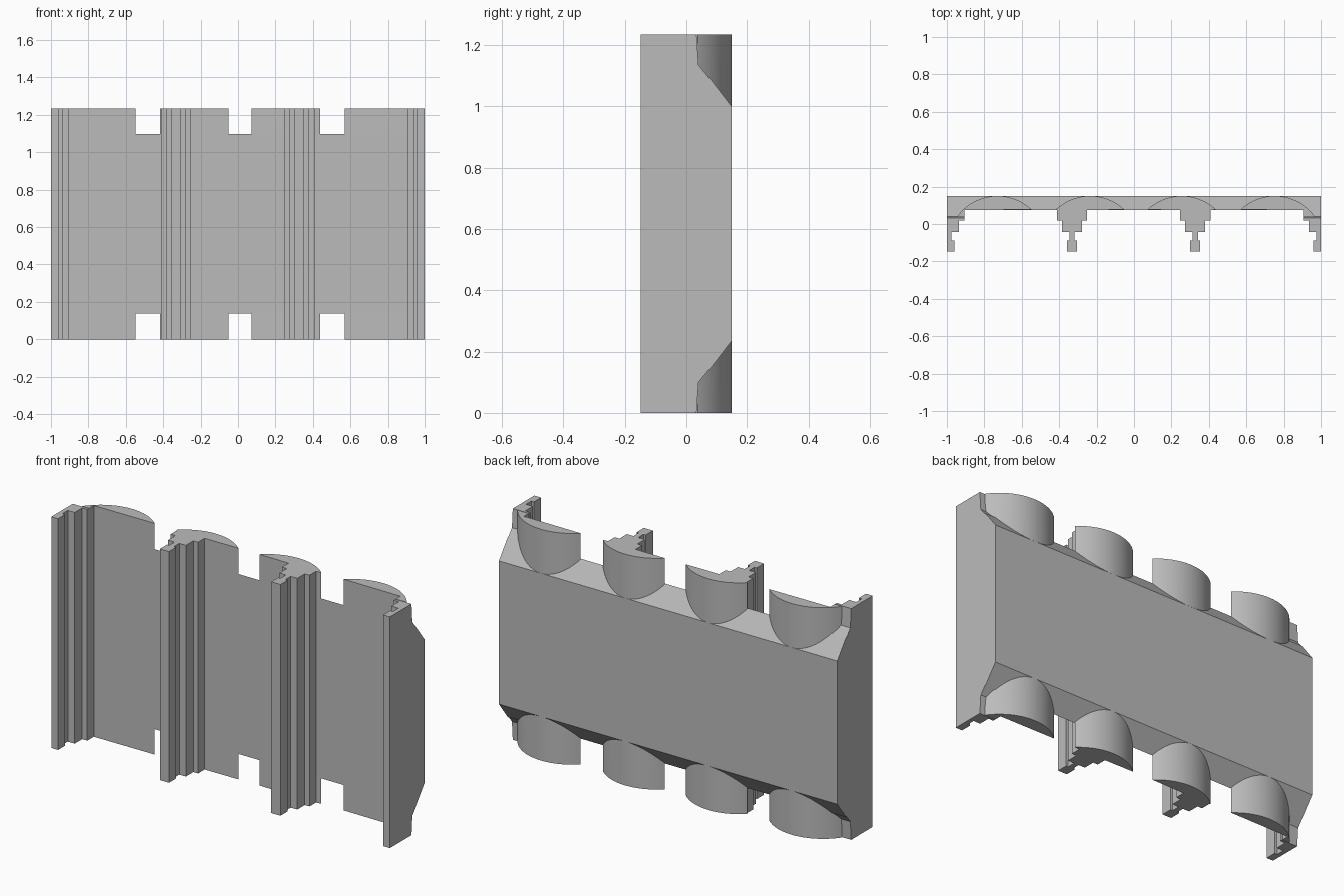
import bpy
import bmesh
import math
from mathutils import Vector

if "Cube" in bpy.data.objects:
    bpy.data.objects.remove(bpy.data.objects["Cube"], do_unlink=True)

HEIGHT = 1.235
FACE, BACK = 0.075, 0.15      # front and back of the wall plate
RADIUS = 0.266                # rounded rib radius

stone = bpy.data.materials.new("plain grey")
stone.use_nodes = True
grey = (0.5, 0.5, 0.5, 1)
stone.diffuse_color = grey
stone.node_tree.nodes["Principled BSDF"].inputs["Base Color"].default_value = grey


def prism(name, points, offset):
    """Closed solid: an outline swept along an offset."""
    bm = bmesh.new()
    face = bm.faces.new([bm.verts.new(p) for p in points])
    swept = bmesh.ops.extrude_face_region(bm, geom=[face])["geom"]
    bmesh.ops.translate(bm, vec=Vector(offset),
                        verts=[v for v in swept if isinstance(v, bmesh.types.BMVert)])
    bmesh.ops.recalc_face_normals(bm, faces=bm.faces)
    mesh = bpy.data.meshes.new(name)
    bm.to_mesh(mesh)
    bm.free()
    mesh.materials.append(stone)
    obj = bpy.data.objects.new(name, mesh)
    bpy.context.collection.objects.link(obj)
    return obj


def column(name, plan):
    return prism(name, [(x, y, 0) for x, y in plan], (0, 0, HEIGHT))


def beam(name, half_profile, x0, x1):
    """Side profile given as (y, distance in from each end), swept along x."""
    low = [(x0, y, d) for y, d in half_profile]
    high = [(x0, y, HEIGHT - d) for y, d in reversed(half_profile)]
    return prism(name, low + high, (x1 - x0, 0, 0))


def arc(cx, left, right):
    """Back curve of a rib, as plan points from left to right."""
    steps = 32
    a0, a1 = math.asin((left - cx) / RADIUS), math.asin((right - cx) / RADIUS)
    angles = [a0 + (a1 - a0) * i / steps for i in range(steps + 1)]
    return [(cx + RADIUS * math.sin(a), BACK - RADIUS + RADIUS * math.cos(a)) for a in angles]


# Stepped post: half width and the depth range it spans
STEPS = [(0.081, FACE, 0.02), (0.053, 0.02, -0.043),
         (0.014, -0.043, -0.088), (0.027, -0.088, -0.148)]


def stepped_side(cx, side):
    return [(cx + side * w, y) for w, top, bottom in STEPS for y in (top, bottom)]


# Wall plate with bevelled top and bottom
wall = beam("wall_panel", [(FACE, 0.137), (BACK, 0.235)], -1, 1)
parts = []

# Inner ribs with a stepped post in front
for name, cx, post in (("left_inner_rib", 0.255, 0.327), ("right_inner_rib", -0.235, -0.331)):
    curve = arc(cx, cx - 0.183, cx + 0.183)
    front = stepped_side(post, -1) + stepped_side(post, 1)[::-1]
    parts.append(column(name, curve + front[::-1]))

# Outer ribs, half posts and bevelled end blocks
for name, cx, side in (("left_outer", 0.752, 1), ("right_outer", -0.73, -1)):
    curve = arc(cx, cx - (0.183 if side > 0 else 0.218), cx + (0.218 if side > 0 else 0.183))
    if side < 0:
        curve.reverse()
    outer_y = curve[-1][1]
    rib = curve + [(side * 0.905, outer_y), (side * 0.905, FACE)]
    parts.append(column(name + "_rib", rib))

    half = [(side * (1 - x), y) for x, y in
            ((0.095, 0.033), (0.095, 0.02), (0.065, 0.02), (0.065, -0.043), (0.024, -0.043),
             (0.024, -0.088), (0.04, -0.088), (0.04, -0.148), (0, -0.148), (0, 0.033))]
    parts.append(column(name + "_post", half))
    parts.append(beam(name + "_end_block", [(0.025, 0), (0.033, 0), (0.04, 0.1), (BACK, 0.235)],
                      side * 0.905, side))

# Fuse everything into one clean solid
bpy.context.view_layer.objects.active = wall
wall.select_set(True)
for part in parts:
    fuse = wall.modifiers.new("fuse", "BOOLEAN")
    fuse.operation, fuse.solver, fuse.object = "UNION", "EXACT", part
    bpy.ops.object.modifier_apply(modifier=fuse.name)
    bpy.data.objects.remove(part, do_unlink=True)
bpy.ops.object.shade_smooth_by_angle(angle=math.radians(25))
